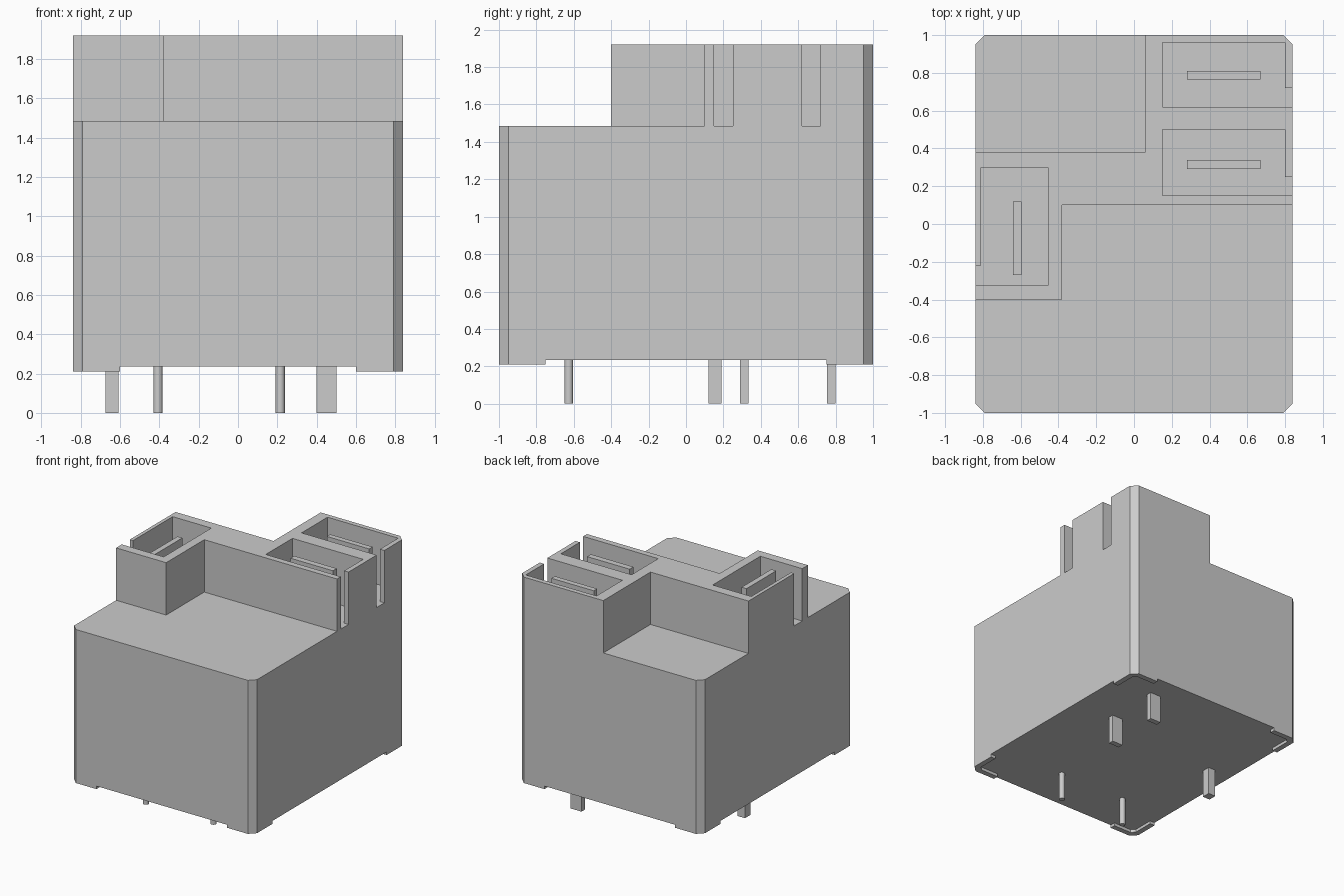
import bpy, bmesh

if "Cube" in bpy.data.objects:
    bpy.data.objects.remove(bpy.data.objects["Cube"], do_unlink=True)

grey = bpy.data.materials.new("plain grey")
grey.use_nodes = True
grey.diffuse_color = (0.6, 0.6, 0.6, 1)
grey.node_tree.nodes["Principled BSDF"].inputs["Base Color"].default_value = (0.6, 0.6, 0.6, 1)


def prism(name, outline, z0, z1):
    """Extrude a flat outline from z0 up to z1."""
    bm = bmesh.new()
    base = bm.faces.new([bm.verts.new((x, y, z0)) for x, y in outline])
    top = bmesh.ops.extrude_face_region(bm, geom=[base], use_keep_orig=True)["geom"]
    bmesh.ops.translate(bm, vec=(0, 0, z1 - z0),
                        verts=[v for v in top if isinstance(v, bmesh.types.BMVert)])
    bmesh.ops.recalc_face_normals(bm, faces=bm.faces)
    mesh = bpy.data.meshes.new(name)
    bm.to_mesh(mesh)
    bm.free()
    mesh.materials.append(grey)
    obj = bpy.data.objects.new(name, mesh)
    bpy.context.collection.objects.link(obj)
    return obj


def box(name, x0, x1, y0, y1, z0, z1):
    return prism(name, [(x0, y0), (x1, y0), (x1, y1), (x0, y1)], z0, z1)


BOTTOM, DECK, RIM = 0.235, 1.485, 1.92

# Main case with chamfered vertical corners
prism("case", [(-0.79, -1), (0.79, -1), (0.84, -0.95), (0.84, 0.95),
               (0.79, 1), (-0.79, 1), (-0.84, 0.95), (-0.84, -0.95)], BOTTOM, DECK)

# Raised terminal housing: the outline runs in and out of three open-sided pockets
prism("terminal_housing", [
    (0.06, 1), (0.79, 1), (0.84, 0.95),
    (0.84, 0.72), (0.80, 0.72), (0.80, 0.96), (0.15, 0.96), (0.15, 0.62), (0.84, 0.62),
    (0.84, 0.25), (0.80, 0.25), (0.80, 0.50), (0.15, 0.50), (0.15, 0.15), (0.84, 0.15),
    (0.84, 0.10), (-0.38, 0.10), (-0.38, -0.40), (-0.84, -0.40),
    (-0.84, -0.325), (-0.455, -0.325), (-0.455, 0.30), (-0.81, 0.30),
    (-0.81, -0.22), (-0.84, -0.22),
    (-0.84, 0.38), (0.06, 0.38)], DECK, RIM)

# Flat blade terminals standing in the pockets
box("back_blade", 0.28, 0.67, 0.765, 0.81, DECK, 1.87)
box("middle_blade", 0.28, 0.67, 0.29, 0.34, DECK, 1.87)
box("side_blade", -0.64, -0.595, -0.27, 0.12, DECK, 1.87)

# Thin L-shaped feet under the four corners
feet = prism("corner_feet", [(0.60, 1), (0.79, 1), (0.84, 0.95), (0.84, 0.75),
                             (0.795, 0.75), (0.795, 0.925), (0.765, 0.955), (0.60, 0.955)],
             0.21, BOTTOM)
mirror = feet.modifiers.new("four corners", "MIRROR")
mirror.use_axis = (True, True, False)

# Flat solder pins
box("back_pin", 0.40, 0.50, 0.755, 0.80, 0, BOTTOM)
box("middle_pin", 0.40, 0.50, 0.29, 0.335, 0, BOTTOM)
box("side_pin", -0.675, -0.608, 0.12, 0.19, 0, BOTTOM)

# Round coil pins
for name, x in (("left_coil_pin", 0.215), ("right_coil_pin", -0.407)):
    bpy.ops.mesh.primitive_cylinder_add(vertices=24, radius=0.023, depth=BOTTOM,
                                        location=(x, -0.627, BOTTOM / 2))
    pin = bpy.context.object
    pin.name = name
    pin.data.materials.append(grey)
    bpy.ops.object.shade_smooth_by_angle()
